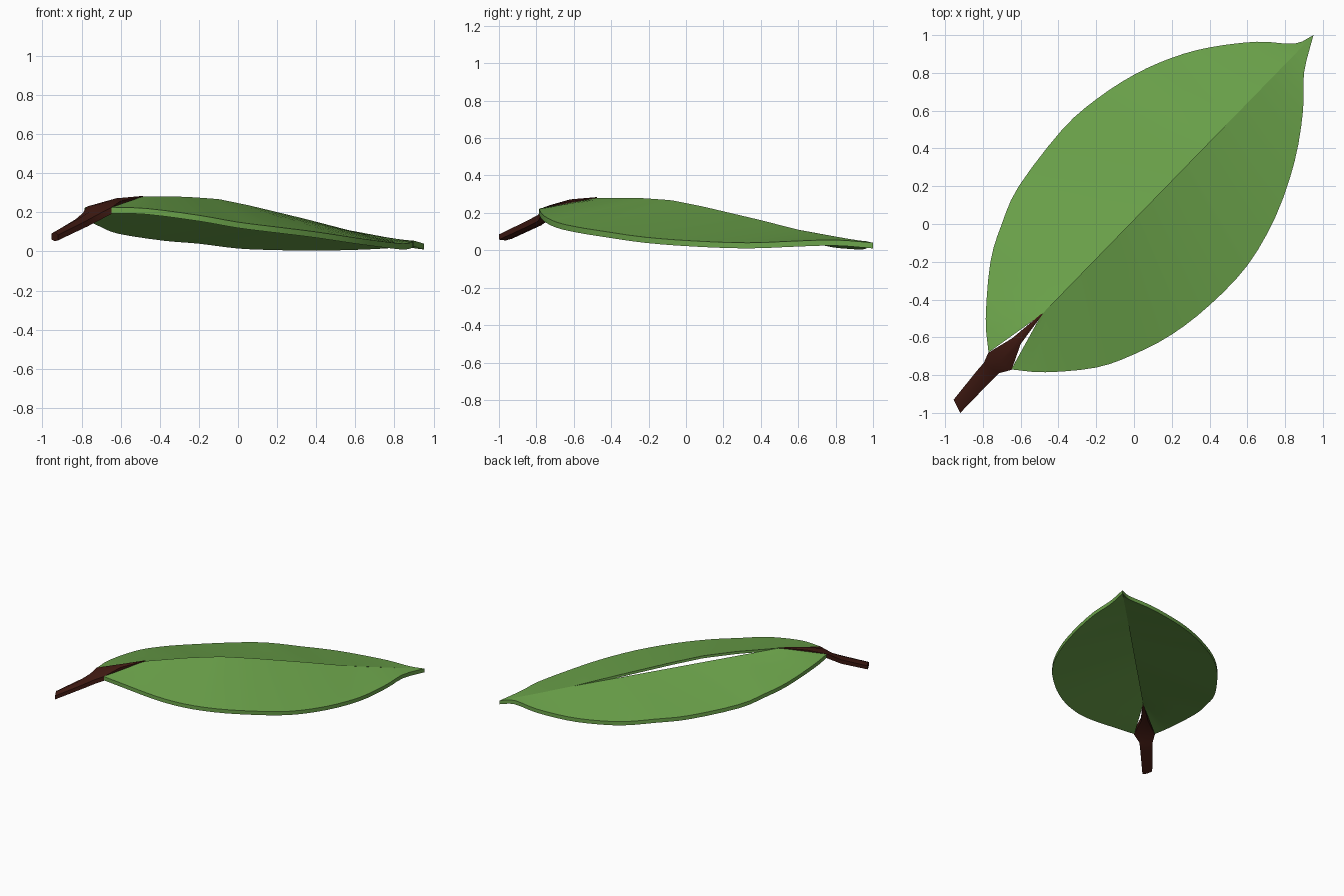
import bpy, math
from mathutils import Vector

if "Cube" in bpy.data.objects:
    bpy.data.objects.remove(bpy.data.objects["Cube"])


def material(name, color):
    m = bpy.data.materials.new(name)
    m.diffuse_color = (*color, 1)
    m.use_nodes = True
    m.node_tree.nodes["Principled BSDF"].inputs["Base Color"].default_value = m.diffuse_color
    return m


def make(name, verts, faces, mat, angle=35):
    me = bpy.data.meshes.new(name)
    me.from_pydata(verts, [], faces)
    me.materials.append(mat)
    ob = bpy.data.objects.new(name, me)
    bpy.context.collection.objects.link(ob)
    bpy.ops.object.select_all(action='DESELECT')
    ob.select_set(True)
    bpy.context.view_layer.objects.active = ob
    bpy.ops.object.mode_set(mode='EDIT')
    bpy.ops.mesh.select_all(action='SELECT')
    bpy.ops.mesh.normals_make_consistent(inside=False)
    bpy.ops.object.mode_set(mode='OBJECT')
    bpy.ops.object.shade_smooth_by_angle(angle=math.radians(angle))
    return ob


def smooth_path(pts, n=3):
    """Catmull-Rom curve through the given points."""
    p = [Vector(q) for q in pts]
    p = [2 * p[0] - p[1]] + p + [2 * p[-1] - p[-2]]
    out = []
    for i in range(1, len(p) - 2):
        a, b, c, d = p[i - 1:i + 3]
        for k in range(n):
            t = k / n
            out.append(0.5 * (2 * b + (c - a) * t + (2 * a - 5 * b + 4 * c - d) * t * t
                              + (3 * b - a - 3 * c + d) * t ** 3))
    return out + [p[-2]]


def lookup(table, x):
    for (x0, z0), (x1, z1) in zip(table, table[1:]):
        if x <= x1:
            return z0 + (z1 - z0) * (x - x0) / (x1 - x0)
    return table[-1][1]


def rings_to_faces(count, k):
    """Skin rings of k vertices, with end caps."""
    faces = [(i * k + j, i * k + (j + 1) % k, (i + 1) * k + (j + 1) % k, (i + 1) * k + j)
             for i in range(count - 1) for j in range(k)]
    return faces + [tuple(range(k)), tuple(range((count - 1) * k, count * k))]


green = material("leaf_green", (0.15, 0.37, 0.07))
brown = material("stem_brown", (0.05, 0.01, 0.006))

# Midrib heights: curved for the right half, a straight chord for the left half
curved = [(-.49, .28), (-.27, .28), (-.1, .268), (.06, .235), (.35, .165),
          (.58, .105), (.8, .065), (.95, .04)]
chord = [(-.49, .28), (.56, .11), (.8, .065), (.95, .04)]

right_edge = [(-.65, -.77, .225), (-.47, -.785, .22), (-.2, -.76, .185), (0, -.69, .15),
              (.2, -.585, .125), (.4, -.43, .10), (.6, -.22, .07), (.75, .04, .05),
              (.85, .33, .04), (.895, .6, .05), (.9, .8, .055), (.95, 1, .04)]
left_edge = [(-.77, -.68, .23), (-.785, -.5, .22), (-.76, -.2, .185), (-.7, 0, .155),
             (-.61, .2, .12), (-.38, .5, .085), (-.2, .66, .07), (0, .79, .045),
             (.2, .88, .037), (.4, .935, .034), (.65, .965, .04), (.85, .955, .05), (.95, 1, .04)]


# Leaf halves: thick sheets ruled between midrib and outer edge
def leaf_half(name, edge, ridge):
    path = smooth_path(edge)
    t0 = path[0].x + path[0].y
    t1 = path[-1].x + path[-1].y
    verts = []
    for p in path:
        f = max(0, min(1, (p.x + p.y - t0) / (t1 - t0)))
        x = -.49 + 1.44 * f
        q = Vector((x, -.48 + 1.48 * f, lookup(ridge, x)))
        mid = (p + q) / 2
        verts += [q, mid, p, p - Vector((0, 0, .03)), mid - Vector((0, 0, .025)),
                  q - Vector((0, 0, .02))]
    make(name, verts, rings_to_faces(len(path), 6), green)


leaf_half("leaf_right_half", right_edge, curved)
leaf_half("leaf_left_half", left_edge, chord)

# Stem: flattened stalk that flares and tapers into the midrib
stations = [((-.955, -.93, .09), (-.92, -1, .085), .035),
            ((-.83, -.775, .165), (-.77, -.845, .16), .04),
            ((-.795, -.735, .195), (-.715, -.79, .19), .042),
            ((-.772, -.682, .23), (-.648, -.772, .225), .042),
            ((-.645, -.605, .258), (-.6, -.635, .258), .042),
            ((-.49, -.475, .284), (-.485, -.48, .284), .03)]
verts = []
for l, r, h in stations:
    l, r = Vector(l), Vector(r)
    m = (l + r) / 2
    up = Vector((0, 0, .014 if l.x < -.5 else .0))
    down = Vector((0, 0, h))
    verts += [l, m + up, r, r - down * .8, m - down, l - down * .8]
make("stem", verts, rings_to_faces(len(stations), 6), brown, 50)
